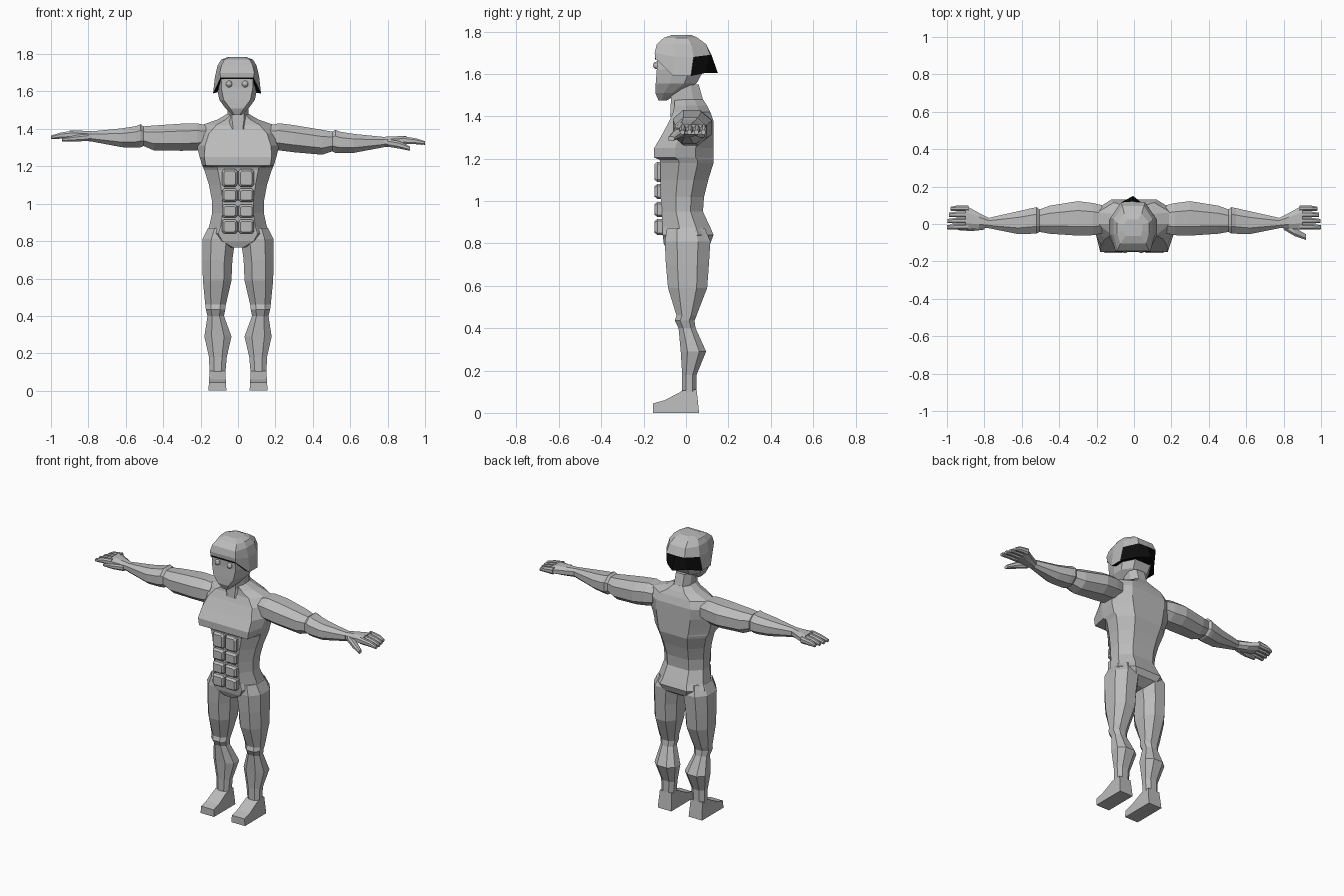
import bpy, bmesh, math
from mathutils import Vector


def material(name, v):
    m = bpy.data.materials.new(name)
    m.diffuse_color = (v, v, v, 1)
    return m


GREY = material("grey", 0.5)
BLACK = material("black", 0.004)


def loft(name, rings, black=None):
    """Skin a list of equal point rings, cap both ends; black(face) picks dark faces."""
    bm = bmesh.new()
    rows = [[bm.verts.new(p) for p in r] for r in rings]
    n = len(rows[0])
    for a, b in zip(rows, rows[1:]):
        for i in range(n):
            j = (i + 1) % n
            bm.faces.new((a[i], a[j], b[j], b[i]))
    bm.faces.new(rows[0][::-1])
    bm.faces.new(rows[-1])
    bmesh.ops.recalc_face_normals(bm, faces=bm.faces)
    bm.normal_update()
    for f in bm.faces:
        if black and black(f):
            f.material_index = 1
    me = bpy.data.meshes.new(name)
    bm.to_mesh(me)
    bm.free()
    me.materials.append(GREY)
    me.materials.append(BLACK)
    ob = bpy.data.objects.new(name, me)
    bpy.context.collection.objects.link(ob)
    return ob


def oct_ring(a0, a1, b0, b1, c=0.27):
    """Eight-sided ring inside a rectangle."""
    da, db = (a1 - a0) * c, (b1 - b0) * c
    return [(a0 + da, b0), (a1 - da, b0), (a1, b0 + db), (a1, b1 - db),
            (a1 - da, b1), (a0 + da, b1), (a0, b1 - db), (a0, b0 + db)]


def body_ring(z, hw, yf, yb, f=0.6, zs=None, zb=None, tip=0, cx=0):
    """Ten-sided mirrored ring: flat front, two side points, back corner and spine."""
    zs = z if zs is None else zs
    zb = z if zb is None else zb
    d = yb - yf
    half = [(f * hw, yf, z), (hw, yf + .35 * d, zs), (hw, yf + .7 * d, zs), (.55 * hw, yb, zb)]
    pts = [(0, yf, z)] + half + [(0, yb + tip, zb)] + [(-x, y, w) for x, y, w in half[::-1]]
    return [(x + cx, y, w) for x, y, w in pts]


# Torso with overhanging chest
loft("torso", [body_ring(*r) for r in [
    (.765, .045, -.09, .06), (.80, .14, -.105, .115), (.84, .175, -.11, .13),
    (.875, .155, -.11, .115), (.95, .138, -.115, .08), (1.02, .140, -.12, .085),
    (1.10, .155, -.12, .105), (1.18, .180, -.12, .13), (1.195, .187, -.125, .13),
    (1.205, .192, -.15, .13, .9), (1.25, .205, -.15, .13, .88), (1.31, .220, -.115, .13, .8),
    (1.375, .222, -.08, .13, .7), (1.42, .195, -.06, .115, .6), (1.45, .11, -.055, .10),
    (1.48, .058, -.055, .08)]])

# Neck
loft("neck", [body_ring(*r) for r in [
    (1.40, .085, -.075, .10, .3), (1.46, .055, -.072, .085), (1.55, .055, -.07, .06)]])

# Abdominal blocks, two per row
for row, (z0, z1) in enumerate([(.84, .915), (.925, .995), (1.01, 1.08), (1.09, 1.185)]):
    for s in (-1, 1):
        loft("abdominal_block", [
            [(s * x, y, z) for x, z in oct_ring(.004 + g, .085 - g, z0 + g, z1 - g, .12)]
            for y, g in ((-.105, 0), (-.135, 0), (-.148, .01))])

# Head
HX = -.005
loft("head", [body_ring(*r, cx=HX) for r in [
    (1.475, .025, -.13, -.09), (1.51, .062, -.145, -.03, .6), (1.555, .095, -.143, .05, .75),
    (1.62, .108, -.138, .085, .78), (1.70, .10, -.138, .09, .85)]])

# Hair cap with dark underside and dark rear flap
loft("hair", [body_ring(*r, cx=HX) for r in [
    (1.675, .128, -.145, .095, .68, 1.59, 1.605, .055),
    (1.70, .118, -.148, .115, .78, 1.68, 1.69, .005),
    (1.74, .104, -.138, .095, .8), (1.77, .085, -.105, .055, .8),
    (1.784, .05, -.065, .025, .8)]],
    lambda f: f.normal.z < -.5 or (f.normal.y > .3 and f.calc_center_median().z < 1.67))

# Dark line under the fringe
loft("fringe_line", [[(HX + x, y, z) for x, z in oct_ring(-.088, .088, 1.668, 1.676, .1)]
                     for y in (-.1, -.147)], lambda f: True)

# Eyes
for s in (-1, 1):
    bpy.ops.mesh.primitive_uv_sphere_add(segments=10, ring_count=6, radius=.018,
                                         location=(HX + s * .043, -.138, 1.64))
    eye = bpy.context.object
    eye.name = "eye"
    eye.data.materials.append(GREY)

LEG = [(.87, .03, .16, -.09, .09), (.81, .015, .19, -.10, .115), (.70, .03, .19, -.095, .108),
       (.59, .035, .188, -.085, .10), (.46, .065, .175, -.045, .05), (.435, .068, .172, -.053, .04),
       (.40, .075, .163, -.035, .045), (.29, .035, .18, -.025, .095), (.18, .06, .155, -.018, .05),
       (.09, .068, .152, -.018, .05)]
FOOT = [(.062, 0), (.05, .11), (-.015, .105), (-.10, .06), (-.155, .045), (-.155, 0)]

ARM = [(.17, -.05, .10, 1.30, 1.42), (.22, -.06, .112, 1.285, 1.43), (.30, -.062, .122, 1.275, 1.42),
       (.45, -.052, .098, 1.262, 1.395), (.505, -.042, .078, 1.28, 1.385),
       (.52, -.05, .09, 1.272, 1.395), (.545, -.052, .085, 1.27, 1.385),
       (.62, -.054, .068, 1.272, 1.373), (.78, -.022, .032, 1.302, 1.357)]
PALM = [(.77, -.02, .03, 1.303, 1.357), (.83, -.025, .06, 1.305, 1.36),
        (.90, -.03, .098, 1.315, 1.362)]
FINGERS = [(-.03, .0), (.003, .033), (.036, .066), (.069, .098)]

for s, side in ((-1, "left"), (1, "right")):
    # Leg and foot
    loft(side + "_leg", [[(s * x, y, z) for x, y in oct_ring(x0, x1, y0, y1)]
                         for z, x0, x1, y0, y1 in LEG])
    loft(side + "_foot", [[(s * (.11 + w * (1 - z * 1.2)), y, z) for y, z in FOOT]
                          for w in (-.048, .048)])

    # Arm and hand, one side held slightly higher
    def lift(x):
        return max(0, min(.03, .1 * (x - .22))) if s < 0 else 0

    def limb(name, rows, c=.27):
        loft(side + name, [[(s * x, y, z + lift(x)) for y, z in oct_ring(y0, y1, z0, z1, c)]
                           for x, y0, y1, z0, z1 in rows])

    limb("_arm", ARM)
    limb("_palm", PALM)
    for i, (a, b) in enumerate(FINGERS):
        end = (1.0, .997, .99, .98)[i]
        limb("_finger", [(.885, a, b, 1.318, 1.36), (.95, a, b, 1.318, 1.35),
                         (end, a + .002, b - .006, 1.315, 1.334)])

    # Thumb
    if s > 0:
        limb("_thumb", [(.80, -.03, .01, 1.305, 1.345), (.86, -.065, -.02, 1.295, 1.335),
                        (.92, -.085, -.055, 1.283, 1.305)])
    else:
        limb("_thumb", [(.80, -.03, .01, 1.305, 1.345), (.87, -.038, -.008, 1.303, 1.335),
                        (.94, -.033, -.01, 1.303, 1.32)])
